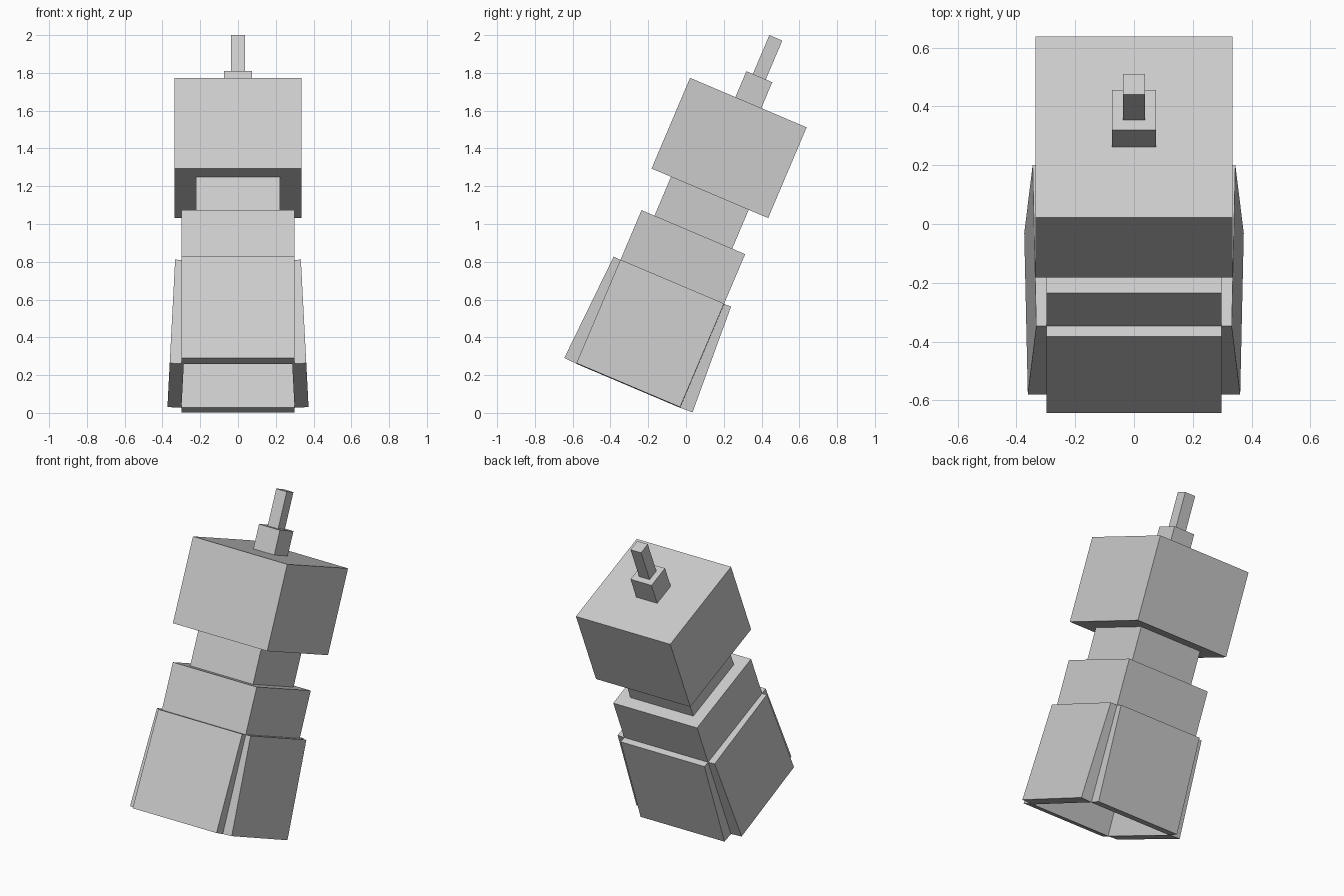
import bpy
from math import radians, sin, cos

if "Cube" in bpy.data.objects:
    bpy.data.objects.remove(bpy.data.objects["Cube"])

U = 0.0745            # base block unit
TILT = 23             # whole model leans back
AXIS = -0.338         # offset of the leaning axis
S, C = sin(radians(TILT)), cos(radians(TILT))


def block(name, size, x, side, up, rot=(-TILT, 0, 0)):
    """Box of size (in units) at a position along the leaning axis."""
    a = AXIS + side
    loc = (x, a * C + up * S, -a * S + up * C)
    bpy.ops.mesh.primitive_cube_add(size=1, location=loc,
                                    rotation=[radians(r) for r in rot])
    ob = bpy.context.object
    ob.name = name
    ob.scale = [s * U for s in size]
    return ob


# Stacked blocks from body to antenna: name, width, height
up = 0.598
for name, width, height in (("body", 8, 4), ("neck", 6, 3), ("head", 9, 7),
                            ("antenna_base", 2, 2), ("antenna", 1, 3)):
    block(name, (width, width, height), 0, 0, up + height * U / 2)
    up += height * U

# Flared skirt panels around the open bottom
OUT, MID, FLARE = 0.316, 0.312, 3
block("front_panel", (8, 1, 8), 0, -OUT, MID, (-TILT - FLARE, 0, 0))
block("back_panel", (8, 1, 8), 0, OUT, MID, (-TILT + FLARE, 0, 0))
for name, s in (("right_panel", 1), ("left_panel", -1)):
    block(name, (1, 8, 8), s * OUT, 0, MID, (-TILT, -FLARE * s, 0))
